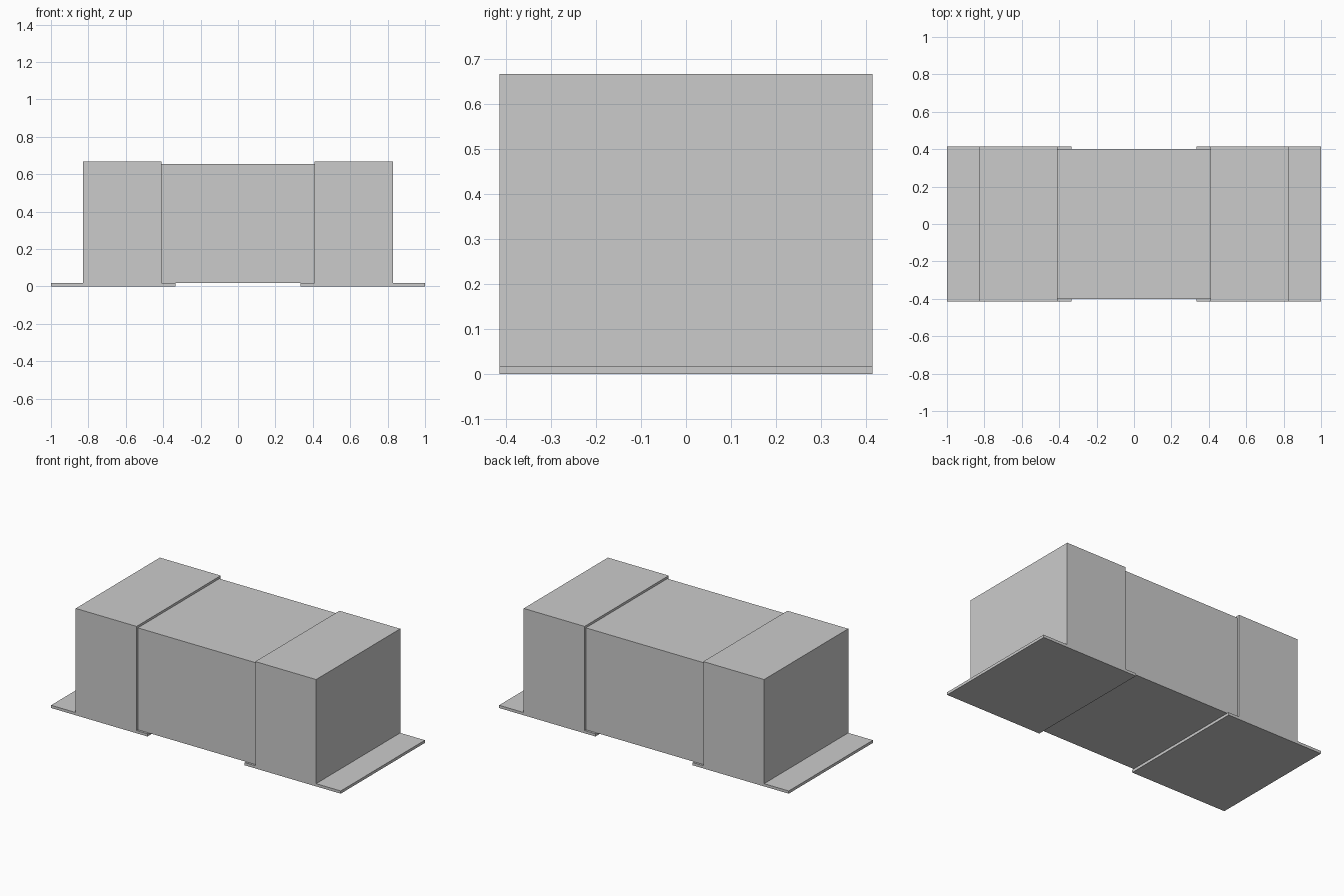
import bpy
import bmesh

cube = bpy.data.objects.get("Cube")
if cube:
    bpy.data.objects.remove(cube, do_unlink=True)

# Single plain grey
grey = bpy.data.materials.new("plain grey")
grey.use_nodes = True
colour = (0.6, 0.6, 0.6, 1.0)
grey.diffuse_color = colour
grey.node_tree.nodes["Principled BSDF"].inputs["Base Color"].default_value = colour


def extrude_profile(name, profile, half_depth):
    """Solid made from an x-z outline extruded along y."""
    bm = bmesh.new()
    face = bm.faces.new([bm.verts.new((x, -half_depth, z)) for x, z in profile])
    new = bmesh.ops.extrude_face_region(bm, geom=[face])["geom"]
    verts = [g for g in new if isinstance(g, bmesh.types.BMVert)]
    bmesh.ops.translate(bm, verts=verts, vec=(0, 2 * half_depth, 0))
    bmesh.ops.recalc_face_normals(bm, faces=bm.faces)
    mesh = bpy.data.meshes.new(name)
    bm.to_mesh(mesh)
    bm.free()
    mesh.materials.append(grey)
    obj = bpy.data.objects.new(name, mesh)
    bpy.context.collection.objects.link(obj)
    return obj


BASE = 0.017    # thickness of the flat foot plates
INNER = 0.41    # where the body meets the end caps

# Central body, slightly smaller than the caps
extrude_profile("body", [(-INNER, BASE), (INNER, BASE),
                         (INNER, 0.653), (-INNER, 0.653)], 0.402)

# End caps, each in one piece with its flat foot plate
cap = [(0.335, 0), (1, 0), (1, BASE), (0.83, BASE),
       (0.83, 0.667), (INNER, 0.667), (INNER, BASE), (0.335, BASE)]
for side, sign in (("left", 1), ("right", -1)):
    extrude_profile(side + "_end_cap", [(sign * x, z) for x, z in cap], 0.415)
